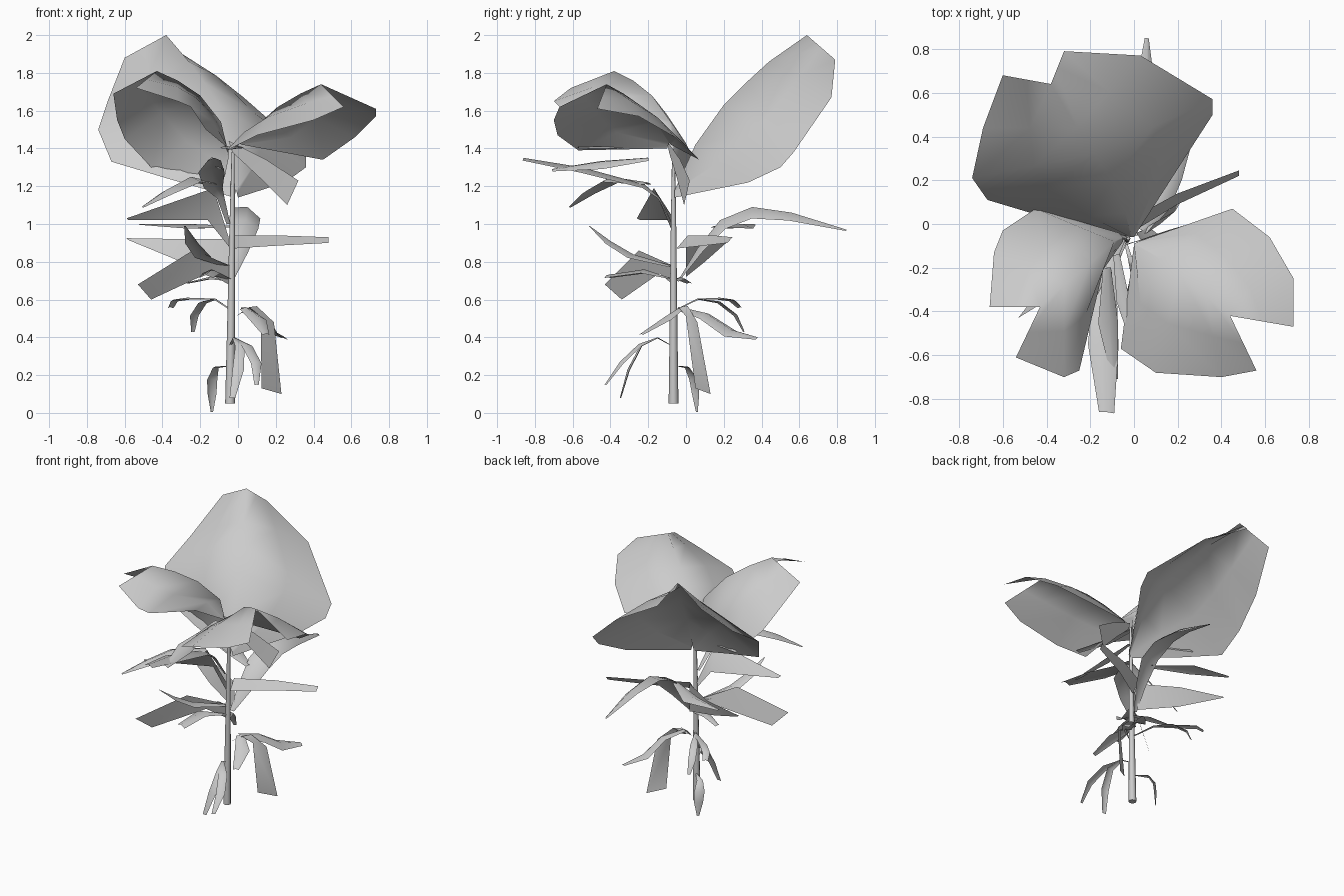
import bpy, bmesh, math
from mathutils import Vector


def finish(name, verts, faces, angle=100):
    me = bpy.data.meshes.new(name)
    me.from_pydata([tuple(v) for v in verts], [], faces)
    me.update()
    ob = bpy.data.objects.new(name, me)
    bpy.context.collection.objects.link(ob)
    bpy.ops.object.select_all(action='DESELECT')
    ob.select_set(True)
    bpy.context.view_layer.objects.active = ob
    bpy.ops.object.shade_smooth_by_angle(angle=math.radians(angle))
    return ob


def grid(name, rows):
    n = len(rows[0])
    faces = [(r * n + i, r * n + i + 1, (r + 1) * n + i + 1, (r + 1) * n + i)
             for r in range(len(rows) - 1) for i in range(n - 1)]
    return finish(name, [p for row in rows for p in row], faces)


def big_leaf(name, left, rib, right, bulge=0.02):
    """Roof-shaped leaf: two edges hanging from a raised midrib."""
    rows = []
    for i, (a, m, b) in enumerate(zip(left, rib, right)):
        a, m, b = Vector(a), Vector(m), Vector(b)
        up = Vector((0, 0, bulge if 0 < i < len(rib) - 1 else 0))
        rows.append([a, (a + m) / 2 + up, m, (m + b) / 2 + up, b])
    return grid(name, rows)


def leaflet(name, pts, roll=0, fold=0.4):
    """Narrow leaf along points (x, y, z, half width), creased on its centre."""
    p = [Vector(q[:3]) for q in pts]
    chord = p[-1] - p[0]
    side = Vector((chord.y, -chord.x, 0)).normalized()
    rows = []
    for i, c in enumerate(p):
        t = (p[min(i + 1, len(p) - 1)] - p[max(i - 1, 0)]).normalized()
        normal = side.cross(t).normalized()
        r = math.radians(roll)
        d = side * math.cos(r) + normal * math.sin(r)
        w = pts[i][3]
        drop = d.cross(t).normalized() * w * fold
        rows.append([c - d * w - drop, c, c + d * w - drop])
    return grid(name, rows)


# stem: tapered eight-sided tube
rings = [(0.05, 0.026), (0.5, 0.02), (0.95, 0.015), (1.38, 0.008)]
verts = [(-0.042 + 0.012 * (z - 0.05) + r * math.cos(k * math.pi / 4),
          -0.066 + r * math.sin(k * math.pi / 4), z)
         for z, r in rings for k in range(8)]
faces = [(r * 8 + k, r * 8 + (k + 1) % 8, r * 8 + 8 + (k + 1) % 8, r * 8 + 8 + k)
         for r in range(3) for k in range(8)]
finish("stem", verts, faces + [tuple(range(7, -1, -1)), tuple(range(24, 32))], 50)

# three large top leaves
big_leaf("back_top_leaf",
         [(-.02, -.06, 1.14), (-.37, .02, 1.24), (-.67, .11, 1.33),
          (-.74, .21, 1.50), (-.69, .44, 1.65), (-.60, .68, 1.88)],
         [(-.01, -.06, 1.18), (-.04, .05, 1.42), (-.10, .20, 1.63),
          (-.18, .32, 1.75), (-.26, .44, 1.86), (-.38, .64, 2.0)],
         [(0, -.06, 1.14), (.25, .33, 1.22), (.36, .50, 1.30),
          (.36, .57, 1.38), (.03, .77, 1.67), (-.32, .79, 1.87)])
big_leaf("right_top_leaf",
         [(.02, -.08, 1.42), (.45, .07, 1.34), (.62, -.06, 1.46),
          (.73, -.25, 1.57), (.73, -.47, 1.61)],
         [(0, -.09, 1.43), (.12, -.16, 1.54), (.21, -.23, 1.62),
          (.33, -.33, 1.69), (.44, -.42, 1.74)],
         [(0, -.10, 1.40), (-.06, -.57, 1.39), (.10, -.68, 1.47),
          (.40, -.70, 1.55), (.56, -.67, 1.62)])
big_leaf("left_top_leaf",
         [(-.07, -.04, 1.25), (-.45, .07, 1.29), (-.60, -.03, 1.45),
          (-.64, -.13, 1.55), (-.66, -.38, 1.69)],
         [(-.05, -.06, 1.35), (-.09, -.08, 1.54), (-.20, -.18, 1.68),
          (-.32, -.28, 1.76), (-.43, -.38, 1.81)],
         [(-.05, -.08, 1.40), (-.17, -.25, 1.50), (-.25, -.67, 1.62),
          (-.32, -.70, 1.65), (-.54, -.61, 1.72)])

# upper tier: front leaf with three leaflets, and side blades
leaflet("front_upper_leaf", [(-.05, -.07, 1.0, .01), (-.09, -.14, 1.14, .02), (-.13, -.22, 1.21, .05),
                             (-.14, -.55, 1.30, .07), (-.125, -.86, 1.35, .035)])
leaflet("front_upper_leaf_left", [(-.12, -.20, 1.22, .03), (-.25, -.40, 1.25, .07),
                                  (-.38, -.52, 1.18, .05), (-.51, -.62, 1.09, .01)])
leaflet("front_upper_leaf_right", [(-.08, -.14, 1.41, .015), (-.05, -.35, 1.41, .03), (.015, -.57, 1.41, .02)])
leaflet("front_upper_leaf_inner", [(-.12, -.20, 1.35, .02), (-.11, -.45, 1.33, .05), (-.085, -.71, 1.29, .015)], 25)
grid("right_hanging_leaf", [[(-.05, -.10, 1.44), (-.03, -.09, 1.38)],
                            [(.15, -.03, 1.34), (.11, -.05, 1.25)], [(.32, .02, 1.23), (.26, -.01, 1.10)]])
grid("left_middle_leaf", [[(-.05, -.06, .93), (-.04, -.07, .87)],
                          [(-.13, -.17, 1.19), (-.16, -.06, 1.02)], [(-.59, -.26, 1.03), (-.58, -.24, 1.02)]])

# middle tier at the back
leaflet("back_middle_leaf", [(-.03, -.03, .72, .015), (.01, .06, .87, .05), (.04, .18, 1.02, .08),
                             (.05, .35, 1.09, .085), (.06, .56, 1.06, .06), (.06, .85, .97, .01)], -20)
grid("back_middle_leaf_right", [[(-.04, .01, .94), (-.03, -.05, .87)],
                                [(.2, .14, .94), (.2, .09, .885)], [(.48, .245, .93), (.48, .22, .90)]])
grid("back_middle_leaf_left", [[(-.03, 0, .92), (-.03, 0, .72)],
                               [(-.28, .15, .92), (-.30, .10, .80)], [(-.59, .23, .925), (-.58, .23, .915)]])
leaflet("back_middle_leaf_far", [(-.02, .15, .99, .02), (-.25, .30, 1.0, .06), (-.52, .36, 1.0, .01)])

# middle tier at the front left
leaflet("front_middle_leaf", [(-.05, -.08, .78, .02), (-.18, -.28, .84, .05),
                              (-.24, -.40, .91, .04), (-.28, -.51, .99, .005)])
grid("front_middle_leaf_left", [[(-.04, -.07, .78), (-.03, -.06, .67)],
                                [(-.24, -.25, .86), (-.16, -.14, .74)], [(-.53, -.43, .68), (-.46, -.34, .60)]])
leaflet("front_middle_leaf_low", [(-.04, -.07, .71, .01), (-.14, -.22, .76, .05), (-.17, -.42, .73, .04)])
leaflet("front_middle_leaf_side", [(-.03, -.05, .70, .01), (-.15, -.03, .72, .03), (-.27, .02, .69, .015)])

# low tier: drooping leaflets
leaflet("low_left_leaf", [(-.04, -.05, .55, .008), (-.12, .06, .605, .012), (-.27, .18, .61, .025),
                          (-.34, .25, .60, .025), (-.36, .29, .56, .02)])
leaflet("low_left_leaf_inner", [(-.12, .06, .605, .01), (-.19, .18, .59, .025),
                                (-.235, .27, .52, .025), (-.24, .31, .43, .01)])
grid("low_right_leaf", [[(-.01, -.06, .51), (0, -.05, .52)], [(.06, -.04, .56), (.10, .01, .565)],
                        [(.12, 0, .51), (.19, .06, .48)], [(.125, .05, .13), (.23, .13, .10)]])
leaflet("low_right_leaf_back", [(.04, -.03, .56, .03), (.13, .10, .53, .05),
                                (.18, .24, .44, .06), (.25, .38, .40, .02)], -15)
leaflet("low_right_leaf_front", [(.04, -.03, .56, .03), (.11, -.11, .51, .05), (.15, -.24, .42, .02)])

# bottom leaves
leaflet("bottom_front_leaf", [(-.04, -.08, .36, .006), (-.02, -.15, .40, .01), (.05, -.25, .365, .03),
                              (.10, -.35, .27, .03), (.10, -.43, .15, .012)])
leaflet("bottom_front_leaf_inner", [(-.02, -.15, .40, .01), (.01, -.24, .36, .025),
                                    (0, -.31, .23, .03), (-.03, -.35, .08, .015)])
leaflet("bottom_left_leaf", [(-.05, -.05, .25, .006), (-.12, .01, .245, .02), (-.145, .05, .18, .035),
                             (-.145, .06, .10, .03), (-.14, .06, .005, .008)])
